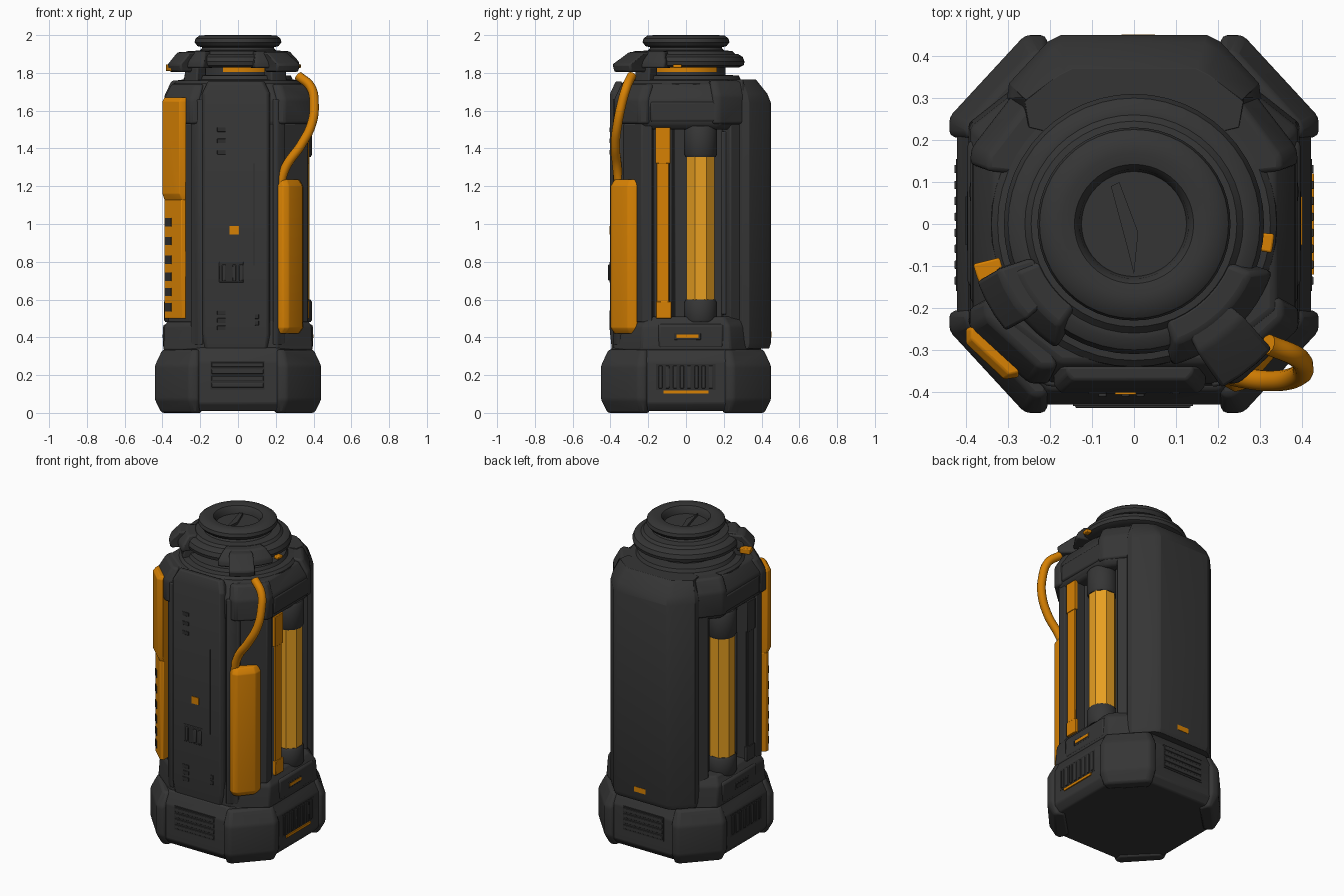
import bpy, bmesh, math
from mathutils import Vector

if "Cube" in bpy.data.objects:
    bpy.data.objects.remove(bpy.data.objects["Cube"])


def material(name, rgb):
    m = bpy.data.materials.new(name)
    m.diffuse_color = (*rgb, 1)
    m.use_nodes = True
    m.node_tree.nodes["Principled BSDF"].inputs["Base Color"].default_value = m.diffuse_color
    return m


DARK = material("charcoal", (0.036, 0.036, 0.036))
BLACK = material("vent_black", (0.026, 0.026, 0.026))
ORANGE = material("orange", (0.68, 0.22, 0.001))
AMBER = material("amber", (0.83, 0.36, 0.016))


def finish(name, bm, mat, bevel=0.0, angle=35):
    bmesh.ops.recalc_face_normals(bm, faces=bm.faces)
    me = bpy.data.meshes.new(name)
    bm.to_mesh(me)
    bm.free()
    me.materials.append(mat)
    ob = bpy.data.objects.new(name, me)
    bpy.context.collection.objects.link(ob)
    if bevel:
        b = ob.modifiers.new("bevel", "BEVEL")
        b.width, b.segments, b.limit_method = bevel, 2, "ANGLE"
        b.angle_limit = math.radians(25)
    bpy.context.view_layer.objects.active = ob
    ob.select_set(True)
    bpy.ops.object.shade_smooth_by_angle(angle=math.radians(angle))
    ob.select_set(False)
    return ob


def loft(name, rings, mat=DARK, bevel=0.0, angle=35):
    """rings: list of (plan outline, z) with equal point counts."""
    bm = bmesh.new()
    vs = [[bm.verts.new((x, y, z)) for x, y in plan] for plan, z in rings]
    n = len(vs[0])
    for a, b in zip(vs, vs[1:]):
        for i in range(n):
            j = (i + 1) % n
            bm.faces.new((a[i], a[j], b[j], b[i]))
    bm.faces.new(vs[0])
    bm.faces.new(vs[-1])
    return finish(name, bm, mat, bevel, angle)


def prism(name, plan, z0, z1, mat=DARK, bevel=0.0):
    return loft(name, [(plan, z0), (plan, z1)], mat, bevel)


def box(name, x0, x1, y0, y1, z0, z1, mat=DARK, bevel=0.0):
    return prism(name, [(x0, y0), (x1, y0), (x1, y1), (x0, y1)], z0, z1, mat, bevel)


def revolve(name, profile, mat=DARK, cx=0, cy=0, n=48, angle=35, turn=0.0):
    def ring(r):
        t = [math.tau * (i + turn) / n for i in range(n)]
        return [(cx + r * math.cos(a), cy + r * math.sin(a)) for a in t]
    return loft(name, [(ring(r), z) for r, z in profile], mat, 0, angle)


def octo(hx, hy, cx, cy):
    """Chamfered rectangle: half sizes and half lengths of the straight sides."""
    q = [(hx, cy), (cx, hy)]
    return (q + [(-x, y) for x, y in reversed(q)] + [(-x, -y) for x, y in q]
            + [(x, -y) for x, y in reversed(q)])


def both(half):
    """Mirror the +x half of an outline."""
    return half + [(-x, y) for x, y in reversed(half)]


def sector(r0, r1, a0, a1, n=12):
    def arc(r, s, e):
        t = [math.radians(s + (e - s) * i / n) for i in range(n + 1)]
        return [(r * math.cos(a), r * math.sin(a)) for a in t]
    return arc(r1, a0, a1) + arc(r0, a1, a0)


# Base with corner bumpers
loft("base", [(octo(.39, .40, .22, .22), .01), (octo(.422, .43, .24, .24), .05),
              (octo(.422, .43, .24, .24), .27), (octo(.385, .395, .2, .22), .345)], DARK, .008)
for sx in (-1, 1):
    for sy in (-1, 1):
        def bump(d):
            return [(sx * x, sy * y) for x, y in (
                (.36, .19), (.44 - d, .21), (.44 - d, .255 - d / 2), (.26 - d / 2, .45 - d),
                (.21, .45 - d), (.19, .36))]
        loft("corner_bumper", [(bump(.035), 0), (bump(0), .07), (bump(0), .25), (bump(.04), .335)], DARK, .012)

# Base vents: horizontal slats front and back, vertical slats on the sides
for s in (-1, 1):
    box("vent_back_plate", -.145, .14, *sorted((s * .42, s * .433)), .125, .275, BLACK)
    for k in range(4):
        z = .135 + k * .036
        box("vent_slat", -.14, .135, *sorted((s * .42, s * .438)), z, z + .024, DARK, .003)
    box("side_vent_plate", *sorted((s * .41, s * .4235)), -.16, .155, .12, .26, BLACK)
    for k in range(8):
        y = -.145 + k * .038
        box("side_vent_slat", *sorted((s * .41, s * .428)), y, y + .02, .13, .25, DARK, .003)
box("side_vent_strip", .41, .429, -.12, .12, .103, .119, ORANGE)


# Lower collar, notched core and upper collar
def collar(d):
    return both([(.2 - d / 2, -.38 + d), (.385 - d, -.23 + d / 2), (.385 - d, .18 - d / 2), (.24 - d / 2, .36 - d)])
loft("lower_collar", [(octo(.395, .385, .21, .24), .33), (octo(.39, .38, .2, .23), .46),
                      (octo(.355, .36, .19, .2), .51)], DARK, .01)
core = [(.2, -.37), (.37, -.235), (.37, -.18), (.30, -.17), (.30, -.075), (.22, -.06),
        (.22, .19), (.285, .2), (.325, .235), (.24, .35)]
prism("core", both(core), .48, 1.53, DARK, .006)
loft("upper_collar", [(collar(.03), 1.5), (collar(.005), 1.53), (collar(0), 1.66), (collar(.05), 1.745)], DARK, .012)
for s in (-1, 1):
    # Shoulder blocks on the front and rear chamfers
    front = ((.22, -.25), (.33, -.17), (.392, -.20), (.392, -.25), (.25, -.38), (.2, -.38))
    rear = ((.19, .23), (.31, .13), (.39, .14), (.388, .18), (.245, .365), (.18, .365))
    for pts, z1 in ((front, 1.71), (rear, 1.73)):
        def lug(f):
            return [(s * x * f, y * f) for x, y in pts]
        loft("shoulder_block", [(lug(1), 1.53), (lug(1), z1 - .05), (lug(.9), z1 + .03)], DARK, .012)


# Back shell, a chamfered slab
def shell(d):
    return both([(.12, .2), (.25, .23), (.302 - d / 2, .30), (.298 - d / 2, .335 - d / 2), (.205 - d / 3, .435 - d),
                 (.175 - d / 3, .45 - d)])
loft("back_shell", [(shell(.01), .34), (shell(0), .37), (shell(0), 1.64), (shell(.02), 1.69), (shell(.08), 1.765)],
     DARK, .012)
box("back_slot", -.03, .05, .44, .452, .40, .432, ORANGE)


# Front panel with holes, latch and small marker plate
def face(d):
    return [(-.19 + d, -.34), (-.19 + d, -.385 + d), (-.175 + d, -.402 + d), (.155 - d, -.402 + d),
            (.17 - d, -.385 + d), (.17 - d, -.34)]
loft("front_panel", [(face(.01), .33), (face(0), .42), (face(0), 1.69), (face(.03), 1.755)], DARK, .006)
for x0, zs in ((-.11, (1.5, 1.44, 1.38, .53, .49, .45)), (.09, (.51, .475))):
    for z in zs:
        w = .045 if x0 < 0 else .02
        box("panel_hole", x0, x0 + w, -.405, -.39, z - .012, z + .012, BLACK, .002)
box("panel_seam", .083, .087, -.4035, -.39, .78, 1.32, BLACK)
box("latch_plate", -.1, .03, -.405, -.39, .69, .8, BLACK, .004)
for x in (-.085, -.03, .005):
    box("latch_tooth", x, x + .02, -.412, -.39, .70, .785, DARK, .004)
box("marker_plate", -.045, .005, -.406, -.39, .945, .99, ORANGE)
for s in (-1, 1):
    # Raised rails beside the front panel
    prism("front_rail", [(s * x, y) for x, y in ((.185, -.33), (.185, -.388), (.21, -.385), (.25, -.35), (.25, -.3))],
          .36, 1.66, DARK, .006)

# Side tubes, caps and bay details on both sides
for s in (-1, 1):
    cx = s * .305
    revolve("light_tube", [(.08, .58), (.08, 1.37)], AMBER, cx, .077, 8, 20, .5)
    for z0, z1 in ((.48, .6), (1.355, 1.52)):
        revolve("tube_cap", [(.08, z0), (.088, z0 + .015), (.088, z1 - .015), (.078, z1)], DARK, cx, .077, 24)
    trim = ORANGE if s > 0 else DARK
    box("bay_column", *sorted((s * .25, s * .362)), -.155, -.085, .49, 1.515, DARK)
    for nm, x, y0, y1, z0, z1 in (("bay_strip", .372, -.155, -.09, .5, 1.51),
                                  ("bay_strip_top", .376, -.162, -.082, 1.32, 1.512),
                                  ("bay_strip_foot", .376, -.158, -.078, .5, .59)):
        box(nm, *sorted((s * .355, s * x)), y0, y1, z0, z1, trim, .003)
    box("bay_rear_rail", *sorted((s * .25, s * .30)), .185, .22, .52, 1.49, DARK, .008)
    box("side_ledge", *sorted((s * .3, s * .397)), -.15, .2, .34, .47, DARK, .015)
    box("side_slot_frame", *sorted((s * .38, s * .398)), -.065, .08, .385, .425, BLACK, .004)
    box("side_slot", *sorted((s * .38, s * .401)), -.05, .065, .397, .415, ORANGE if s > 0 else BLACK)
    box("side_brow", *sorted((s * .3, s * .389)), -.19, .17, 1.54, 1.65, DARK, .012)


# Right corner orange pack with the hose
def pack(d):
    return [(.205, -.33), (.205, -.38 + d), (.24 - d / 3, -.4 + d), (.27 - d / 2, -.392 + d), (.34 - d, -.31 + d / 2),
            (.345 - d, -.262), (.30, -.24)]
loft("right_pack", [(pack(.02), .42), (pack(0), .45), (pack(0), 1.2), (pack(.02), 1.235)], ORANGE, .005)
cu = bpy.data.curves.new("hose", "CURVE")
cu.dimensions, cu.bevel_depth, cu.bevel_resolution, cu.use_fill_caps = "3D", .025, 4, True
sp = cu.splines.new("BEZIER")
path = [(.215, -.352, 1.18), (.255, -.365, 1.305), (.335, -.374, 1.42), (.39, -.362, 1.53), (.403, -.342, 1.63),
        (.385, -.315, 1.725), (.318, -.287, 1.785)]
sp.bezier_points.add(len(path) - 1)
for p, c in zip(sp.bezier_points, path):
    p.co, p.handle_left_type, p.handle_right_type = Vector(c), "AUTO", "AUTO"
cu.materials.append(ORANGE)
hose = bpy.data.objects.new("hose", cu)
bpy.context.collection.objects.link(hose)
bpy.context.view_layer.objects.active = hose
hose.select_set(True)
bpy.ops.object.convert(target="MESH")
hose.select_set(False)


# Left corner orange panel with a perforated lower half
def plate(d):
    return [(-.275, -.3), (-.275, -.365 + d), (-.31 + d, -.37 + d), (-.4 + d, -.285 + d), (-.4 + d, -.25), (-.34, -.22)]
loft("left_panel_upper", [(plate(.014), 1.12), (plate(0), 1.16), (plate(0), 1.65), (plate(.012), 1.67)], ORANGE, .004)
prism("left_panel_lower", plate(.01), .5, 1.13, ORANGE, .004)
for z in (.56, .64, .72, .81, .91, 1.01):
    prism("perforation", [(-.34, -.30), (-.355, -.314), (-.386, -.285), (-.375, -.27)], z - .022, z + .022, BLACK)

# Shoulder rings and cap
revolve("shoulder_ring", [(.345, 1.70), (.34, 1.745), (.325, 1.76), (.29, 1.765), (.28, 1.785), (.22, 1.79)])
revolve("cap", [(.21, 1.76), (.21, 1.835), (.28, 1.828), (.305, 1.84), (.31, 1.86), (.30, 1.885), (.275, 1.9),
                (.26, 1.9), (.245, 1.915), (.2, 1.92), (.188, 1.935), (.215, 1.942), (.23, 1.962), (.225, 1.982),
                (.205, 1.997), (.17, 2.0), (.142, 1.995), (.13, 1.98), (.125, 1.95), (.01, 1.95)])
prism("cap_fin", [(-.055, .09), (-.035, .1), (.01, -.02), (0, -.12), (-.015, -.06)], 1.945, 1.965, DARK)
prism("neck_band", sector(.2, .215, -112, 50), 1.806, 1.83, ORANGE)

# Front clamps gripping the cap
for a, w, b, r in ((-47, 28, -52, .445), (-142, 20, -150, .40)):
    loft("clamp", [(sector(.24, .35, a - w, a + w), 1.825), (sector(.24, .345, a - w, a + w), 1.86),
                   (sector(.24, .30, a - w + 4, a + w - 4), 1.915)], DARK, .01)
    loft("clamp_lug", [(sector(.3, r - .01, b - 10, b + 10, 3), 1.805), (sector(.3, r, b - 10, b + 10, 3), 1.845),
                       (sector(.25, .34, b - 12, b + 12, 3), 1.91)], DARK, .01)
    loft("clamp_post", [(sector(.25, .33, a - 10, a + 10, 3), 1.7), (sector(.25, .32, a - 10, a + 10, 3), 1.83)], DARK, .008)
prism("left_clamp_pin", sector(.33, .395, -166, -154, 3), 1.81, 1.845, ORANGE, .005)
prism("right_clamp_pin", sector(.30, .335, -12, -4, 3), 1.826, 1.845, ORANGE, .005)
